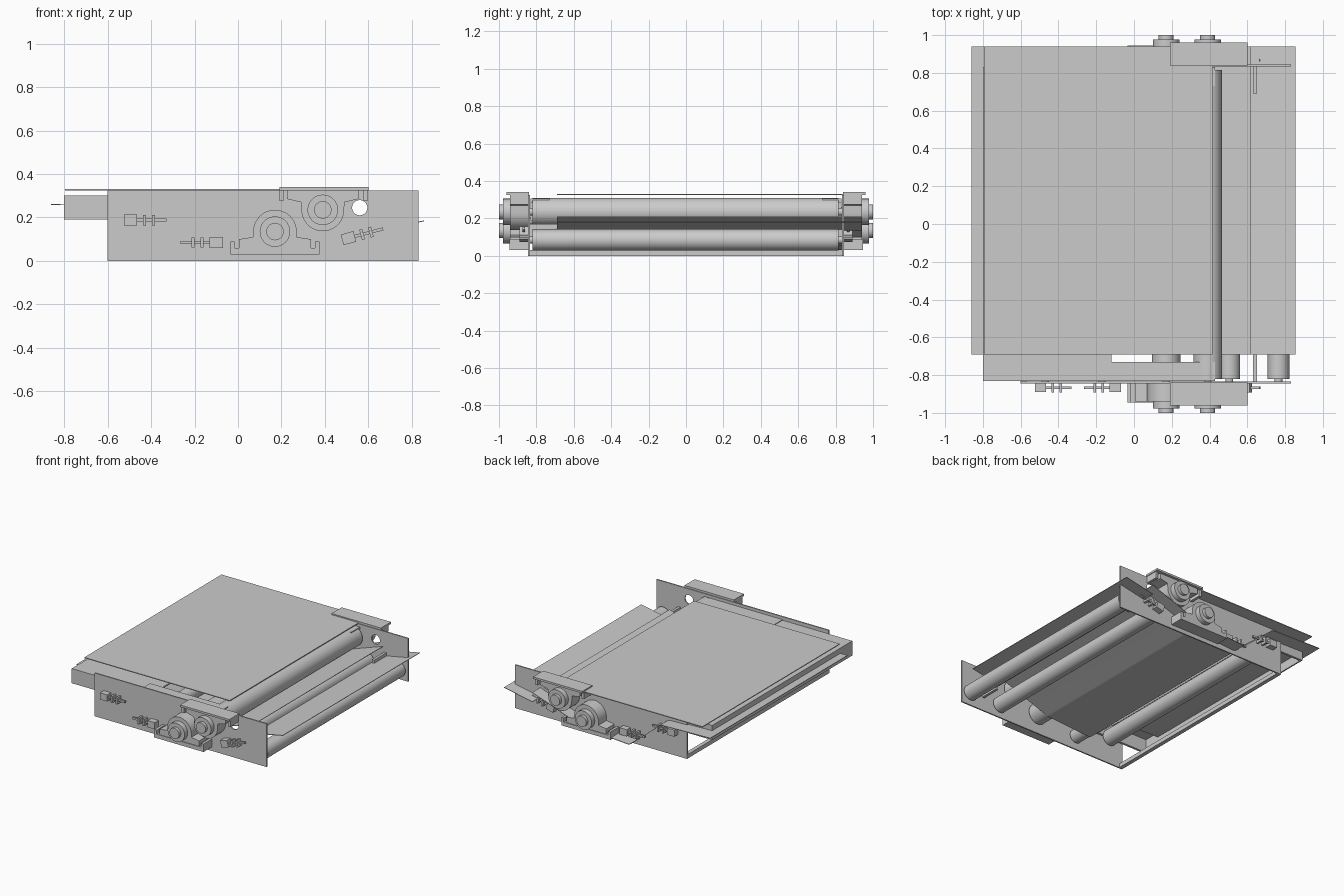
import bpy, bmesh, math
from mathutils import Matrix

cube = bpy.data.objects.get("Cube")
if cube:
    bpy.data.objects.remove(cube, do_unlink=True)

grey = bpy.data.materials.new("light_grey_metal")
grey.use_nodes = True
grey.diffuse_color = (0.6, 0.6, 0.6, 1)
grey.node_tree.nodes["Principled BSDF"].inputs["Base Color"].default_value = (0.6, 0.6, 0.6, 1)


def finish(name, bm, smooth=False):
    bmesh.ops.recalc_face_normals(bm, faces=bm.faces)
    mesh = bpy.data.meshes.new(name)
    bm.to_mesh(mesh)
    bm.free()
    mesh.materials.append(grey)
    ob = bpy.data.objects.new(name, mesh)
    bpy.context.collection.objects.link(ob)
    if smooth:
        bpy.ops.object.select_all(action='DESELECT')
        ob.select_set(True)
        bpy.context.view_layer.objects.active = ob
        bpy.ops.object.shade_smooth_by_angle(angle=math.radians(35))
    return ob


def prism(name, profile, y0, y1, smooth=False):
    """Extrude an (x, z) outline along y."""
    bm = bmesh.new()
    face = bm.faces.new([bm.verts.new((x, y0, z)) for x, z in profile])
    out = bmesh.ops.extrude_face_region(bm, geom=[face])
    for v in out["geom"]:
        if isinstance(v, bmesh.types.BMVert):
            v.co.y = y1
    return finish(name, bm, smooth)


def box(name, x0, x1, y0, y1, z0, z1):
    return prism(name, [(x0, z0), (x1, z0), (x1, z1), (x0, z1)], y0, y1)


def arc(cx, cz, r, a0, a1, n=24):
    angles = [math.radians(a0 + (a1 - a0) * i / n) for i in range(n + 1)]
    return [(cx + r * math.cos(a), cz + r * math.sin(a)) for a in angles]


def disc(name, x, z, r, y0, y1, n=40):
    return prism(name, arc(x, z, r, 0, 360 * (n - 1) / n, n - 1), y0, y1, True)


def sheet(name, path, y0, y1, t=0.004):
    """Thin bent sheet following an (x, z) path."""
    outline = path + [(x, z - t) for x, z in reversed(path)]
    return prism(name, outline, y0, y1, True)


def tensioner(name, x, z, direction, tilt, s):
    """Block with threaded rod and two lock nuts, built along x then tilted."""
    bits = [(-0.03, 0.03, 0.025, 0.022), (0.03, 0.165, 0.007, 0.007),
            (0.058, 0.072, 0.024, 0.024), (0.1, 0.114, 0.024, 0.024)]
    bm = bmesh.new()
    for x0, x1, hz, hy in bits:
        size = Matrix.Diagonal((x1 - x0, 2 * hy, 2 * hz, 1))
        bmesh.ops.create_cube(bm, size=1, matrix=Matrix.Translation(((x0 + x1) / 2 * direction, 0, 0)) @ size)
    bm.transform(Matrix.Translation((x, s * 0.867, z)) @ Matrix.Rotation(math.radians(-tilt), 4, 'Y'))
    return finish(name, bm)


def bearing_rings(name, x, z, s):
    disc(name + "_outer_ring", x, z, 0.07, s * 0.93, s * 0.978)
    disc(name + "_inner_ring", x, z, 0.04, s * 0.978, s * 1.0)


HEAD, DRIVE = (0.39, 0.235), (0.17, 0.135)

# Parts repeated on both sides
for side, s in (("front", -1), ("back", 1)):
    plate = box(side + "_side_plate", -0.6, 0.83, s * 0.835, s * 0.845, 0, 0.325)
    cutter = disc("hole_cutter", 0.56, 0.245, 0.035, s * 0.8, s * 0.87)
    cutter.hide_render = True
    mod = plate.modifiers.new("hole", 'BOOLEAN')
    mod.operation, mod.object, mod.solver = 'DIFFERENCE', cutter, 'EXACT'
    bpy.context.view_layer.objects.active = plate
    bpy.ops.object.modifier_apply(modifier="hole")
    bpy.data.objects.remove(cutter, do_unlink=True)

    # Upper bearing hangs from a cover bracket
    hx, hz = HEAD
    box(side + "_cover_bracket", 0.19, 0.6, s * 0.84, s * 0.96, 0.325, 0.34)
    for x0 in (0.19, 0.575):
        box(side + "_cover_lip", x0, x0 + 0.02, s * 0.845, s * 0.94, 0.275, 0.326)
    prism(side + "_upper_housing", [(hx - 0.165, 0.325), (hx - 0.165, 0.285), (hx - 0.1, 0.27)]
          + arc(hx, hz, 0.098, 180, 360) + [(hx + 0.1, 0.27), (hx + 0.165, 0.285), (hx + 0.165, 0.325)],
          s * 0.845, s * 0.94, True)
    bearing_rings(side + "_upper_bearing", hx, hz, s)

    # Lower bearing stands on a footed base
    dx, dz = DRIVE
    prism(side + "_lower_base", [(-0.035, 0.03), (0.375, 0.03), (0.375, 0.09), (0.355, 0.09),
          (0.355, 0.06), (-0.015, 0.06), (-0.015, 0.09), (-0.035, 0.09)], s * 0.845, s * 0.945)
    prism(side + "_lower_housing", [(dx + 0.165, 0.06), (dx + 0.165, 0.1), (dx + 0.1, 0.11)]
          + arc(dx, dz, 0.1, 0, 180) + [(dx - 0.1, 0.11), (dx - 0.165, 0.1), (dx - 0.165, 0.06)],
          s * 0.845, s * 0.94, True)
    bearing_rings(side + "_lower_bearing", dx, dz, s)

    # Adjusters and inner rails
    tensioner(side + "_tail_tensioner", -0.495, 0.188, 1, 0, s)
    tensioner(side + "_idler_tensioner", -0.1, 0.085, -1, 0, s)
    tensioner(side + "_guide_tensioner", 0.508, 0.105, 1, 15, s)
    box(side + "_tray_wall", -0.8, -0.22, s * 0.815, s * 0.832, 0.19, 0.3)
    box(side + "_deck_bracket", -0.22, 0.43, s * 0.73, s * 0.832, 0.285, 0.305)
    box(side + "_guide_support", 0.63, 0.65, s * 0.69, s * 0.835, 0.1, 0.17)

# Rollers: name, x, z, radius
for name, x, z, r in (("head_roller", *HEAD, 0.075), ("drive_roller", *DRIVE, 0.075),
                      ("tail_roller", -0.47, 0.188, 0.058), ("idler_roller", -0.17, 0.088, 0.05),
                      ("return_roller", 0.505, 0.085, 0.057), ("exit_roller", 0.765, 0.085, 0.057)):
    disc(name, x, z, r, -0.82, 0.815)
    disc(name + "_shaft", x, z, 0.02, -0.84, 0.84, 20)

# Deck, infeed tray and cross bar
box("top_deck", -0.795, 0.415, -0.69, 0.94, 0.325, 0.331)
box("tray_top", -0.8, -0.12, -0.73, 0.73, 0.29, 0.3)
for s in (-1, 1):
    box("tray_edge", -0.8, -0.22, s * 0.73, s * 0.83, 0.29, 0.3)
box("tray_nose", -0.8, -0.79, -0.83, 0.83, 0.19, 0.3)
box("bottom_cross_bar", -0.6, -0.57, -0.84, 0.84, 0, 0.03)

# Web passing over and under the rollers, and the exit guide
web = [(-0.86, 0.262)] + arc(-0.47, 0.188, 0.064, 90, 40, 6) \
    + arc(-0.17, 0.088, 0.052, 215, 275, 6) + arc(0.17, 0.135, 0.077, 265, 295, 5) + [(0.62, 0.21)]
sheet("web_sheet", web, -0.69, 0.94)
sheet("exit_guide", [(0.62, 0.14), (0.855, 0.186)], -0.69, 0.94)
